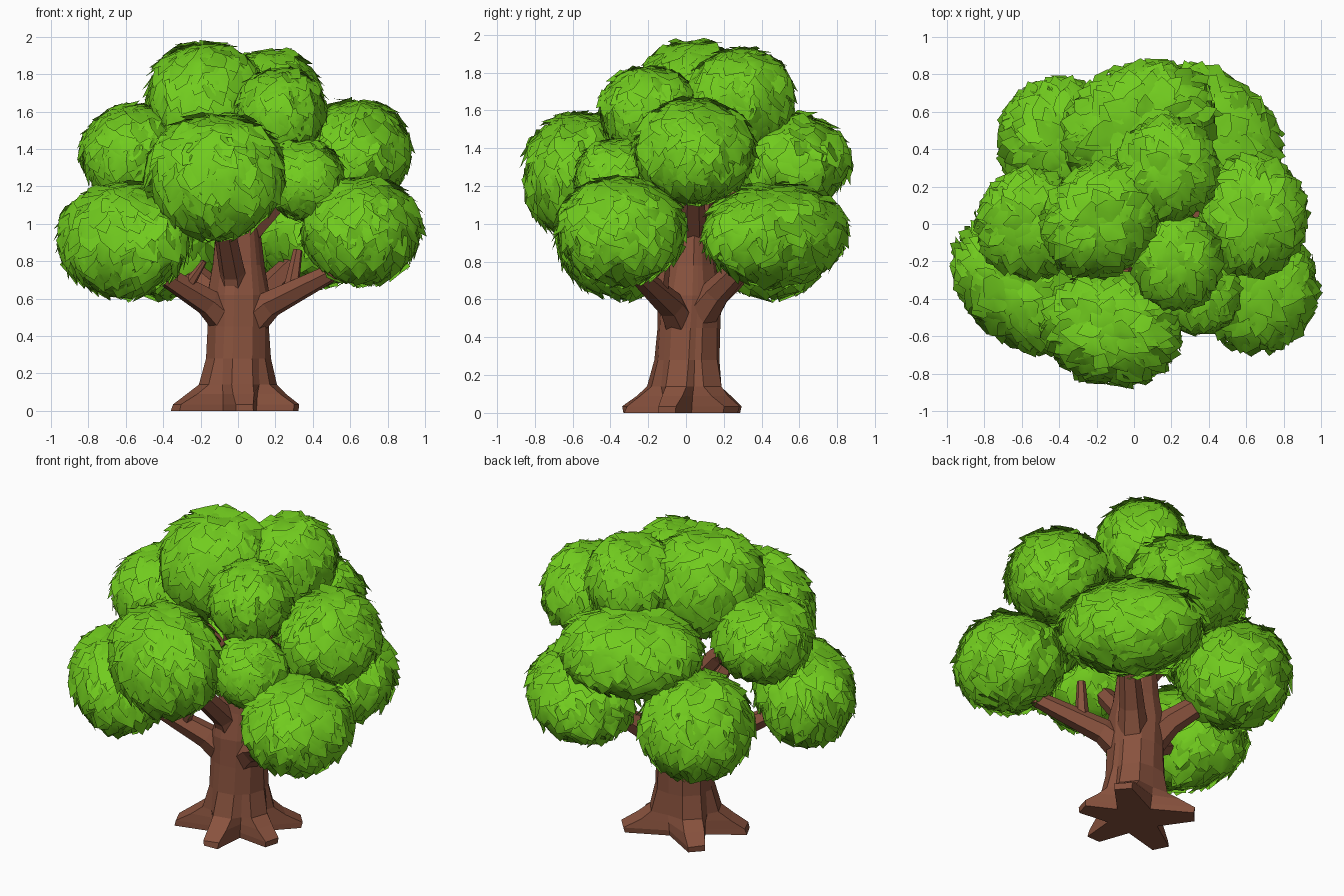
import bpy, bmesh, math, random
from mathutils import Vector, Matrix

random.seed(4)
if "Cube" in bpy.data.objects:
    bpy.data.objects.remove(bpy.data.objects["Cube"])


def make_material(name, colour):
    mat = bpy.data.materials.new(name)
    mat.use_nodes = True
    mat.diffuse_color = (*colour, 1)
    mat.node_tree.nodes["Principled BSDF"].inputs["Base Color"].default_value = (*colour, 1)
    return mat


leaf_green = make_material("leaf green", (0.165, 0.6, 0.013))
bark_brown = make_material("bark brown", (0.25, 0.085, 0.048))


def finish(bm, name, mat, smooth):
    for f in bm.faces:
        f.smooth = smooth
    mesh = bpy.data.meshes.new(name)
    bm.to_mesh(mesh)
    bm.free()
    mesh.materials.append(mat)
    obj = bpy.data.objects.new(name, mesh)
    bpy.context.collection.objects.link(obj)


def skin(bm, rings):
    """Bridge rings of points and cap both ends."""
    loops = [[bm.verts.new(p) for p in ring] for ring in rings]
    n = len(loops[0])
    for low, high in zip(loops, loops[1:]):
        for i in range(n):
            j = (i + 1) % n
            bm.faces.new((low[i], low[j], high[j], high[i]))
    bm.faces.new(loops[0][::-1])
    bm.faces.new(loops[-1])
    bmesh.ops.recalc_face_normals(bm, faces=bm.faces)


# Trunk with five spreading roots
root_angles = [40, 135, 205, 276, 342]
root_reach = [0.38, 0.37, 0.37, 0.34, 0.34]
# height, share of root reach kept, body radius
trunk_levels = [(0, 1, 0.16), (0.035, 0.97, 0.16), (0.09, 0.55, 0.165), (0.14, 0.18, 0.18),
                (0.28, 0.04, 0.172), (0.45, 0.02, 0.165), (0.62, 0, 0.172),
                (0.78, 0, 0.14), (1.0, 0, 0.115), (1.15, 0, 0.09)]
rings = []
for z, keep, body in trunk_levels:
    ring = []
    for k, angle in enumerate(root_angles):
        following = root_angles[(k + 1) % 5] + (360 if k == 4 else 0)
        tip = body + keep * (root_reach[k] - body)
        spread = 8 + 10 * (1 - keep)
        for a, r in ((angle - spread, tip), (angle + spread, tip), ((angle + following) / 2, body)):
            r *= random.uniform(0.96, 1.02)
            a = math.radians(a + 8 * z)
            ring.append((r * math.cos(a), r * math.sin(a) + 0.03 * z, z))
    rings.append(ring)
bm = bmesh.new()
skin(bm, rings)
finish(bm, "trunk", bark_brown, False)


def branch(name, points, start, end, sides=6):
    """Tapered faceted limb along a path."""
    points = [Vector(p) for p in points]
    rings = []
    for i, p in enumerate(points):
        along = points[min(i + 1, len(points) - 1)] - points[max(i - 1, 0)]
        turn = along.to_track_quat('Z', 'Y')
        r = start + (end - start) * i / (len(points) - 1)
        rings.append([p + turn @ Vector((r * math.cos(t), r * math.sin(t), 0))
                      for t in (math.tau * k / sides for k in range(sides))])
    bm = bmesh.new()
    skin(bm, rings)
    finish(bm, name, bark_brown, False)


# Main limbs
branch("branch_right_low", [(0, 0, 0.43), (-0.16, -0.09, 0.58), (-0.55, -0.28, 0.82)], 0.11, 0.04)
branch("branch_left_low", [(0, 0, 0.42), (0.17, -0.08, 0.57), (0.62, -0.33, 0.8)], 0.11, 0.04)
branch("branch_back_left", [(0.02, 0.02, 0.45), (0.15, 0.16, 0.64), (0.42, 0.44, 0.92)], 0.11, 0.04)
branch("branch_back_right", [(-0.02, 0.02, 0.45), (-0.14, 0.16, 0.64), (-0.4, 0.44, 0.88)], 0.11, 0.045)
branch("branch_front", [(-0.01, 0, 0.52), (-0.03, -0.1, 0.74), (-0.1, -0.45, 1.12)], 0.09, 0.05)
# Upper limbs
for name, tip in (("top", (-0.15, 0.05, 1.5)), ("top_back", (0.18, 0.28, 1.55)),
                  ("back", (0.03, 0.48, 1.3)), ("left_high", (0.6, 0.05, 1.4)),
                  ("right_high", (-0.52, 0, 1.38)), ("front_high", (0.22, -0.18, 1.55))):
    base, end = Vector((0, 0.03, 0.9)), Vector(tip)
    branch("branch_" + name, [base, base.lerp(end, 0.45) + Vector((0, 0, 0.06)), end], 0.08, 0.035)
# Short side twigs
branch("twig_right", [(-0.28, -0.15, 0.65), (-0.18, -0.19, 0.8)], 0.035, 0.015)
branch("twig_left", [(0.28, -0.14, 0.63), (0.32, -0.1, 0.86)], 0.045, 0.025)
branch("twig_back", [(-0.22, 0.24, 0.71), (-0.33, 0.2, 0.84)], 0.04, 0.02)

# One broad leaf: distance along and across
leaf_shape = [(-0.19, 0), (-0.03, -0.18), (0.12, -0.15), (0.29, 0), (0.12, 0.15), (-0.03, 0.18)]


def foliage(name, centre, radii, heading=0):
    """Ball of overlapping leaves that point down and lift at the tip."""
    bm = bmesh.new()
    bmesh.ops.create_icosphere(bm, subdivisions=3, radius=0.95)
    count = 230
    scale = 1.1 * (0.3 / (sum(radii) / 3)) ** 0.5
    for i in range(count):
        z = 1 - 2 * (i + 0.5) / count
        a = i * math.pi * (3 - math.sqrt(5)) + random.uniform(-0.15, 0.15)
        flat = math.sqrt(1 - z * z)
        n = Vector((flat * math.cos(a), flat * math.sin(a), z))
        down = Vector((z * math.cos(a), z * math.sin(a), -flat))
        down = Matrix.Rotation(random.uniform(-0.6, 0.6), 3, n) @ down
        side = n.cross(down)
        size = scale * random.uniform(0.8, 1.3)
        lift = random.uniform(1.0, 1.11)
        tilt = random.uniform(-0.35, 0.35)

        def place(u, v, r):
            return (n + (down * u + side * v) * size).normalized() * (r + tilt * v)

        middle = bm.verts.new(place(0.04, 0, 0.99))
        rim = []
        for u, v in leaf_shape:
            r = 0.91 if u < -0.1 else lift if u > 0.2 else 0.955 + (lift - 0.99) * 0.5
            rim.append(bm.verts.new(place(u, v + random.uniform(-0.03, 0.03), r)))
        for j in range(6):
            bm.faces.new((middle, rim[j], rim[(j + 1) % 6]))
    place_ball = (Matrix.Translation(centre) @ Matrix.Rotation(math.radians(heading), 4, 'Z')
                  @ Matrix.Diagonal((*radii, 1)))
    bm.transform(place_ball)
    finish(bm, name, leaf_green, True)


# Crown
foliage("foliage_top", (-0.17, 0.03, 1.65), (0.34, 0.29, 0.33), 35)
foliage("foliage_top_back", (0.18, 0.29, 1.66), (0.27, 0.28, 0.28))
foliage("foliage_top_front", (0.23, -0.2, 1.6), (0.24, 0.26, 0.24))
foliage("foliage_left_high", (0.635, 0.045, 1.39), (0.285, 0.32, 0.28))
foliage("foliage_front", (-0.12, -0.56, 1.26), (0.37, 0.3, 0.34), -12)
foliage("foliage_right_high", (-0.55, 0, 1.38), (0.29, 0.29, 0.27))
foliage("foliage_right_low", (-0.61, -0.33, 0.92), (0.41, 0.29, 0.31), -45)
foliage("foliage_left_low", (0.66, -0.34, 0.97), (0.32, 0.34, 0.29))
foliage("foliage_left_small", (0.35, -0.37, 1.24), (0.22, 0.22, 0.215))
foliage("foliage_back_right", (-0.39, 0.45, 0.93), (0.335, 0.33, 0.32))
foliage("foliage_back", (0.03, 0.52, 1.33), (0.42, 0.33, 0.265), 25)
foliage("foliage_back_left", (0.41, 0.47, 0.945), (0.43, 0.32, 0.275), 135)
